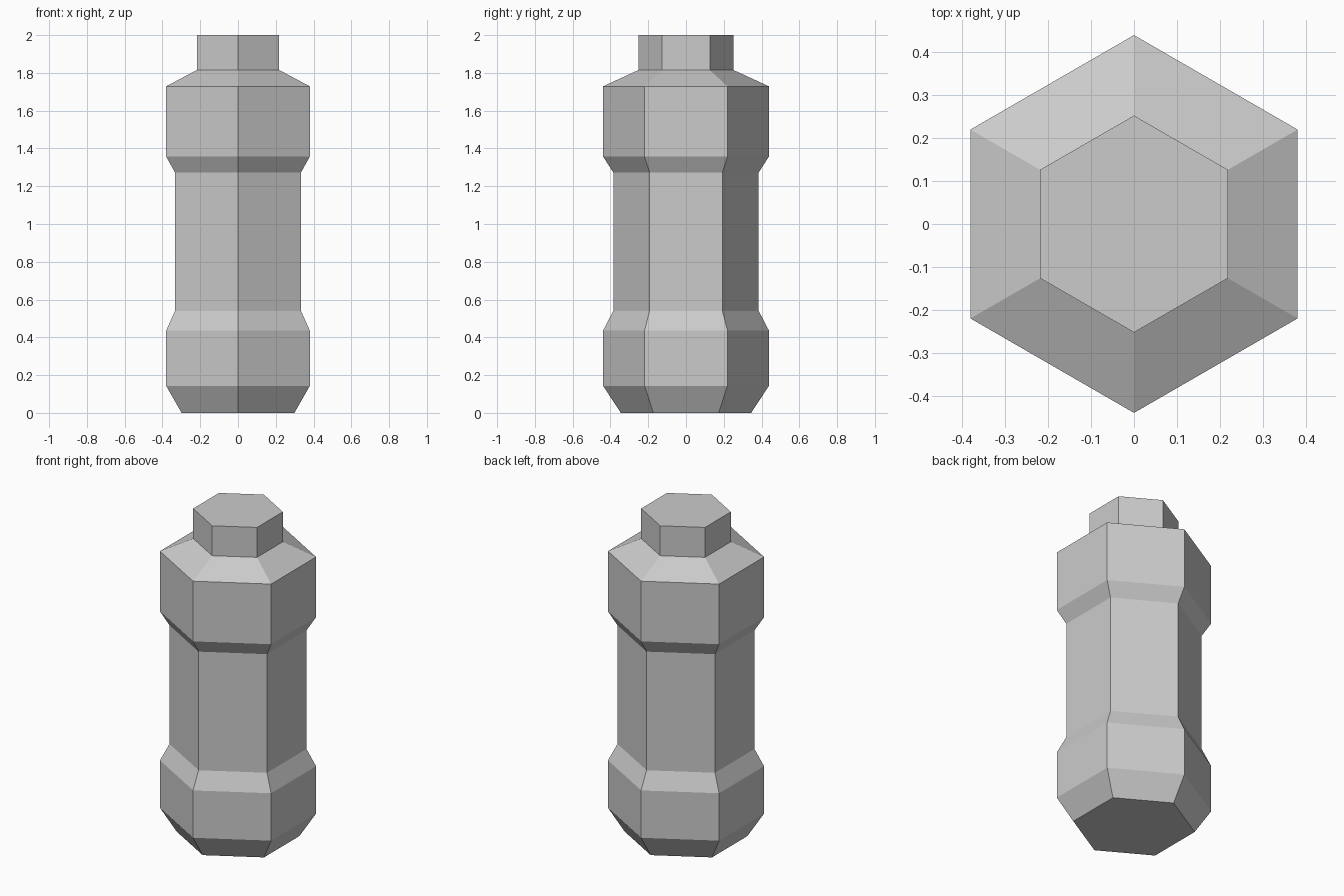
import bpy, bmesh
from math import sin, cos, pi

if "Cube" in bpy.data.objects:
    bpy.data.objects.remove(bpy.data.objects["Cube"])

SIDES = 6

# Corner radius and height of each ring, from base to cap
PROFILE = [
    (0.345, 0.0), (0.439, 0.143), (0.439, 0.436),   # foot
    (0.385, 0.54), (0.385, 1.273),                  # waist grip
    (0.439, 1.357), (0.439, 1.729),                 # upper band
    (0.252, 1.815), (0.252, 2.0),                   # shoulder and cap
]


def hex_lathe(name, profile):
    bm = bmesh.new()
    rings = []
    for r, z in profile:
        angles = [pi / 2 + 2 * pi * i / SIDES for i in range(SIDES)]
        rings.append([bm.verts.new((r * cos(a), r * sin(a), z)) for a in angles])
    for low, high in zip(rings, rings[1:]):
        for i in range(SIDES):
            j = (i + 1) % SIDES
            bm.faces.new((low[i], low[j], high[j], high[i]))
    bm.faces.new(rings[0][::-1])
    bm.faces.new(rings[-1])
    mesh = bpy.data.meshes.new(name)
    bm.to_mesh(mesh)
    bm.free()
    obj = bpy.data.objects.new(name, mesh)
    bpy.context.collection.objects.link(obj)
    return obj


# Flat-shaded hexagonal bottle with its cap
hex_lathe("hexagonal_bottle", PROFILE)
